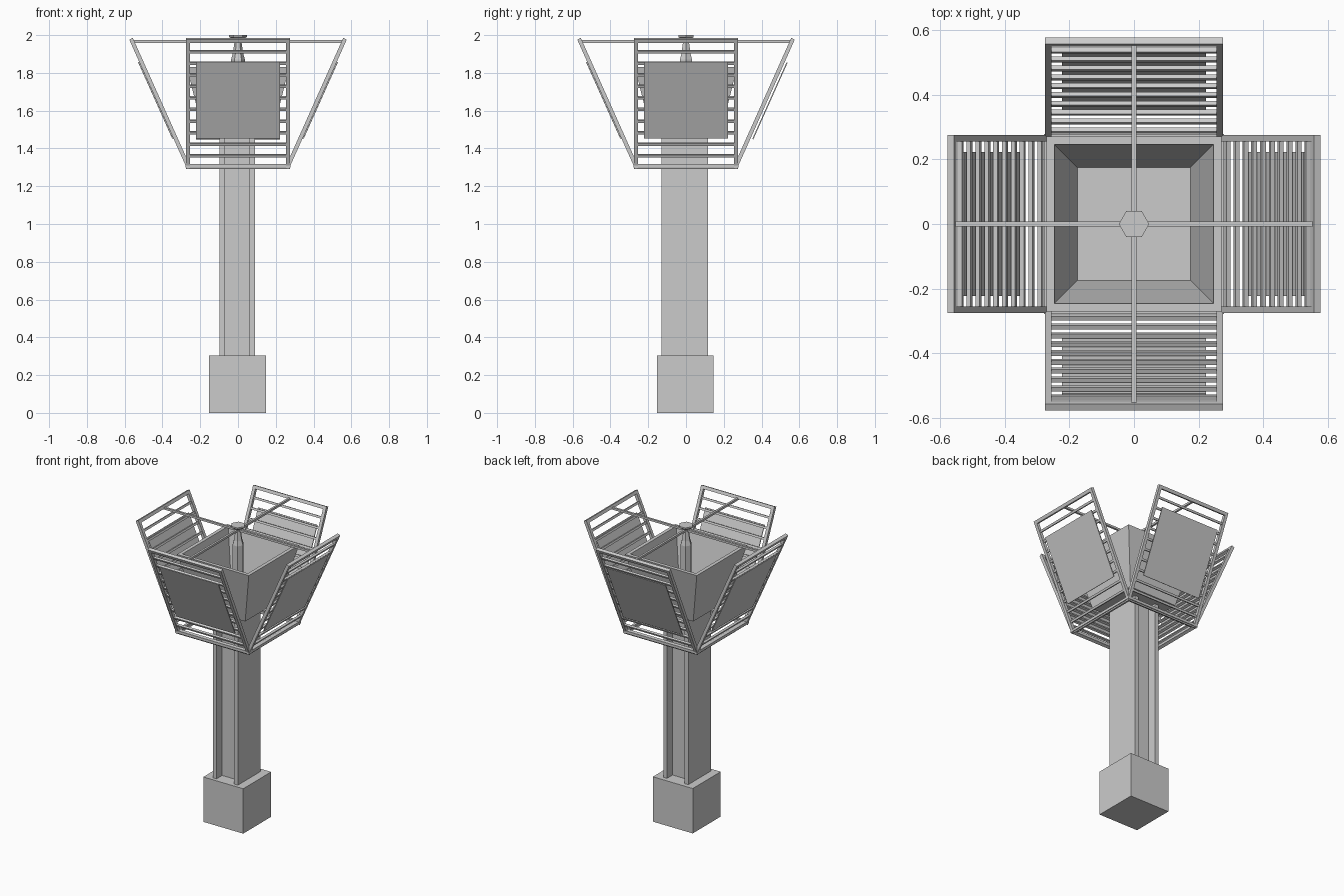
import bpy
import bmesh
import math
from mathutils import Matrix, Vector

if "Cube" in bpy.data.objects:
    bpy.data.objects.remove(bpy.data.objects["Cube"], do_unlink=True)

GREY = 0.6
mat = bpy.data.materials.new("plain_grey")
mat.use_nodes = True
mat.diffuse_color = (GREY, GREY, GREY, 1)
mat.node_tree.nodes["Principled BSDF"].inputs["Base Color"].default_value = (GREY, GREY, GREY, 1)


def finish(name, bm, matrix=Matrix()):
    bmesh.ops.recalc_face_normals(bm, faces=bm.faces)
    mesh = bpy.data.meshes.new(name)
    bm.to_mesh(mesh)
    bm.free()
    mesh.materials.append(mat)
    obj = bpy.data.objects.new(name, mesh)
    obj.matrix_world = matrix
    bpy.context.collection.objects.link(obj)
    return obj


def boxes(name, parts, matrix=Matrix()):
    """One object made of boxes, each given as (size, centre)."""
    bm = bmesh.new()
    for size, centre in parts:
        place = Matrix.Translation(centre) @ Matrix.Diagonal(Vector(size).to_4d())
        bmesh.ops.create_cube(bm, size=1, matrix=place)
    return finish(name, bm, matrix)


def loft(name, rings, sides, turn=0.0):
    """Stack of regular polygons, each given as (radius, height), capped at both ends."""
    bm = bmesh.new()
    loops = []
    for r, z in rings:
        angles = [turn + math.tau * i / sides for i in range(sides)]
        loops.append([bm.verts.new((r * math.cos(a), r * math.sin(a), z)) for a in angles])
    for low, high in zip(loops, loops[1:]):
        for i in range(sides):
            j = (i + 1) % sides
            bm.faces.new((low[i], low[j], high[j], high[i]))
    bm.faces.new(loops[0])
    bm.faces.new(loops[-1])
    return finish(name, bm)


# Footing block
boxes("base_block", [((0.3, 0.3, 0.305), (-0.003, -0.004, 0.1525))])

# H-section column: two flanges and a web
COL_LOW, COL_HIGH = 0.305, 1.47
col_h, col_z = COL_HIGH - COL_LOW, (COL_HIGH + COL_LOW) / 2
boxes("column", [
    ((0.028, 0.245, col_h), (-0.084, -0.007, col_z)),
    ((0.028, 0.245, col_h), (0.076, -0.007, col_z)),
    ((0.14, 0.125, col_h), (-0.004, -0.007, col_z)),
])

# Open tapered bowl: outside wall, rim, inside wall, floor
R = math.sqrt(2)
loft("bowl", [(0.18 * R, 1.46), (0.27 * R, 1.83), (0.246 * R, 1.83), (0.175 * R, 1.52)],
     4, math.pi / 4)

# Six-sided lamp post with flared cap
loft("lamp_post", [(0.037, 1.51), (0.037, 1.87), (0.028, 1.9), (0.019, 1.96),
                   (0.022, 1.975), (0.047, 1.99), (0.047, 2.0)], 6)

# Square ring under the panels
ring = []
for s in (-1, 1):
    ring.append(((0.556, 0.028, 0.018), (0, s * 0.264, 1.308)))
    ring.append(((0.028, 0.5, 0.018), (s * 0.264, 0, 1.308)))
boxes("lower_ring", ring)

# Crossed tie rods between the panel tops
boxes("tie_rods", [((1.12, 0.014, 0.014), (0, 0, 1.966)),
                   ((0.014, 1.12, 0.014), (0, 0, 1.966))])

# Four leaning panels: frame, slats and an outer plate
TILT = math.radians(24.1)
LENGTH, HALF, BAR = 0.73, 0.265, 0.021
SLATS, FIRST, STEP = 10, 0.062, 0.067
for name, turn, gap in (("front", 0, 0.014), ("left", 90, 0.014),
                        ("back", 180, 0.023), ("right", 270, 0.014)):
    place = (Matrix.Rotation(math.radians(turn), 4, 'Z')
             @ Matrix.Translation((0, -0.264, 1.305))
             @ Matrix.Rotation(TILT, 4, 'X'))
    frame = [((2 * HALF + BAR, BAR, BAR), (0, 0, v)) for v in (0, LENGTH)]
    frame += [((BAR, BAR, LENGTH), (s * HALF, 0, LENGTH / 2)) for s in (-1, 1)]
    boxes(name + "_panel_frame", frame, place)
    boxes(name + "_panel_slats",
          [((2 * HALF, 0.014, 0.014), (0, 0, FIRST + STEP * i)) for i in range(SLATS)], place)
    boxes(name + "_panel_plate", [((0.444, 0.006, 0.444), (0, -gap, 0.39))], place)
